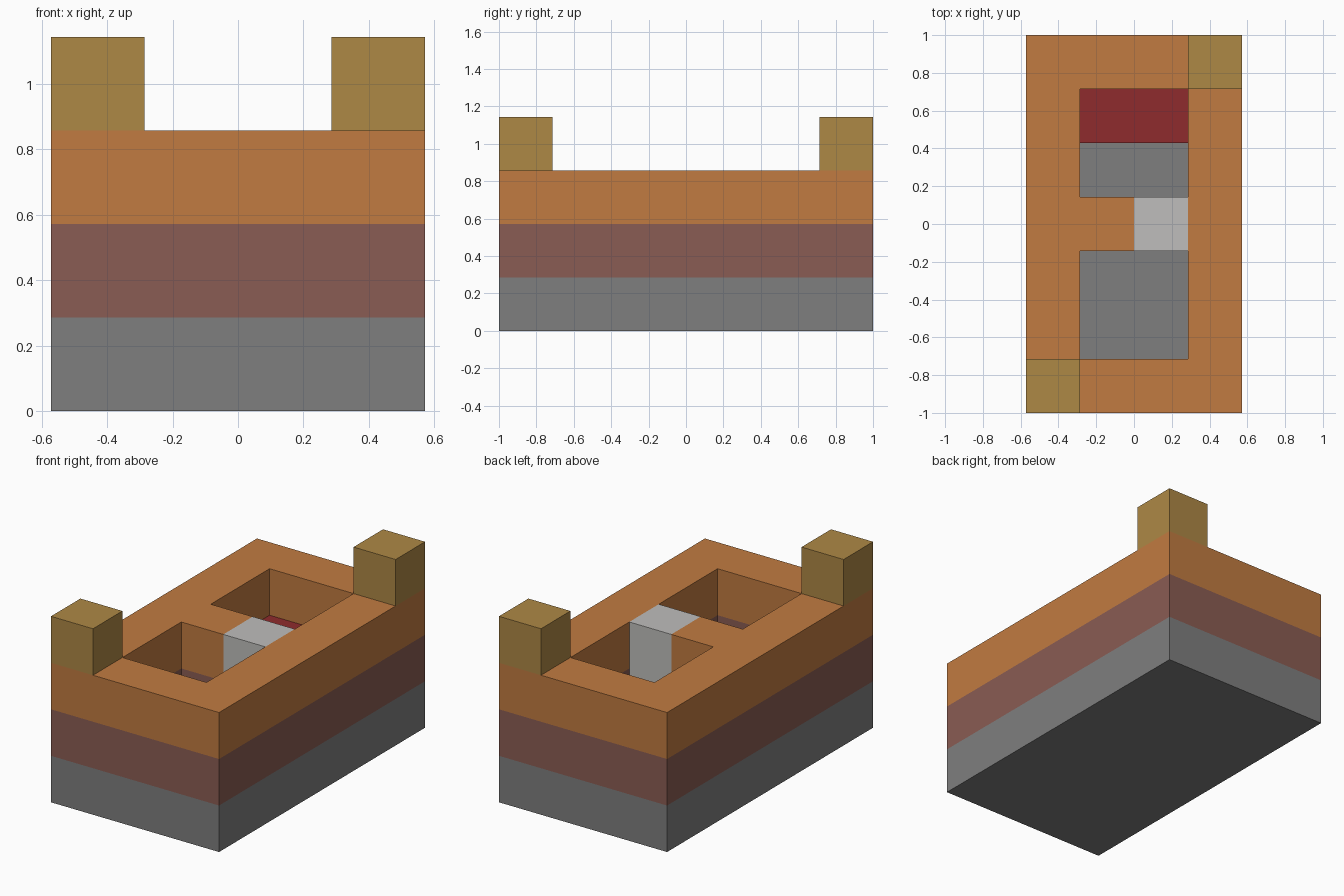
import bpy
import bmesh
from mathutils import Vector

cube = bpy.data.objects.get("Cube")
if cube:
    bpy.data.objects.remove(cube, do_unlink=True)

UNIT = 2 / 7  # one block

# Part letter: object name, colour name, sRGB colour
PARTS = {
    "B": ("stone_base", "stone grey", (126, 126, 126)),
    "L": ("lower_walls", "dusty maroon", (138, 92, 83)),
    "U": ("upper_walls", "warm orange", (193, 123, 65)),
    "P": ("corner_posts", "ochre", (174, 136, 69)),
    "W": ("pale_pillar", "pale grey", (191, 190, 188)),
    "R": ("raised_step", "deep red", (143, 43, 45)),
}

# Floor plans from bottom to top; each row runs left to right, first row at the front
PLANS = [
    ["BBBB"] * 7,
    ["LLLL", "L..L", "L..L", "LLWL", "L..L", "LRRL", "LLLL"],
    ["UUUU", "U..U", "U..U", "UUWU", "U..U", "U..U", "UUUU"],
    ["P...", *["...."] * 5, "...P"],
]
BLOCKS = {(x, y, z): letter
          for z, plan in enumerate(PLANS)
          for y, row in enumerate(plan)
          for x, letter in enumerate(row) if letter != "."}


def make_material(name, rgb):
    linear = [((c / 255 + 0.055) / 1.055) ** 2.4 for c in rgb] + [1]
    mat = bpy.data.materials.new(name)
    mat.use_nodes = True
    mat.diffuse_color = linear
    shader = next(n for n in mat.node_tree.nodes if n.type == "BSDF_PRINCIPLED")
    shader.inputs["Base Color"].default_value = linear
    return mat


def add_outer_sides(bm, cell):
    """Add the sides of a block that do not touch another block."""
    centre = Vector(cell) + Vector((-1.5, -3, 0.5))
    for axis in range(3):
        for sign in (-1, 1):
            out, u, v = Vector(), Vector(), Vector()
            out[axis] = sign
            u[(axis + 1) % 3] = sign
            v[(axis + 2) % 3] = 1
            neighbour = tuple(int(a + b) for a, b in zip(cell, out))
            if neighbour in BLOCKS:
                continue
            corners = [centre + (out + i * u + j * v) / 2
                       for i, j in ((-1, -1), (1, -1), (1, 1), (-1, 1))]
            bm.faces.new([bm.verts.new(c * UNIT) for c in corners])


# One open-backed shell per coloured part, so no faces are buried inside
for letter, (name, colour_name, rgb) in PARTS.items():
    bm = bmesh.new()
    for cell, kind in BLOCKS.items():
        if kind == letter:
            add_outer_sides(bm, cell)
    bmesh.ops.remove_doubles(bm, verts=bm.verts, dist=0.001)
    mesh = bpy.data.meshes.new(name)
    bm.to_mesh(mesh)
    bm.free()
    mesh.materials.append(make_material(colour_name, rgb))
    bpy.context.collection.objects.link(bpy.data.objects.new(name, mesh))
